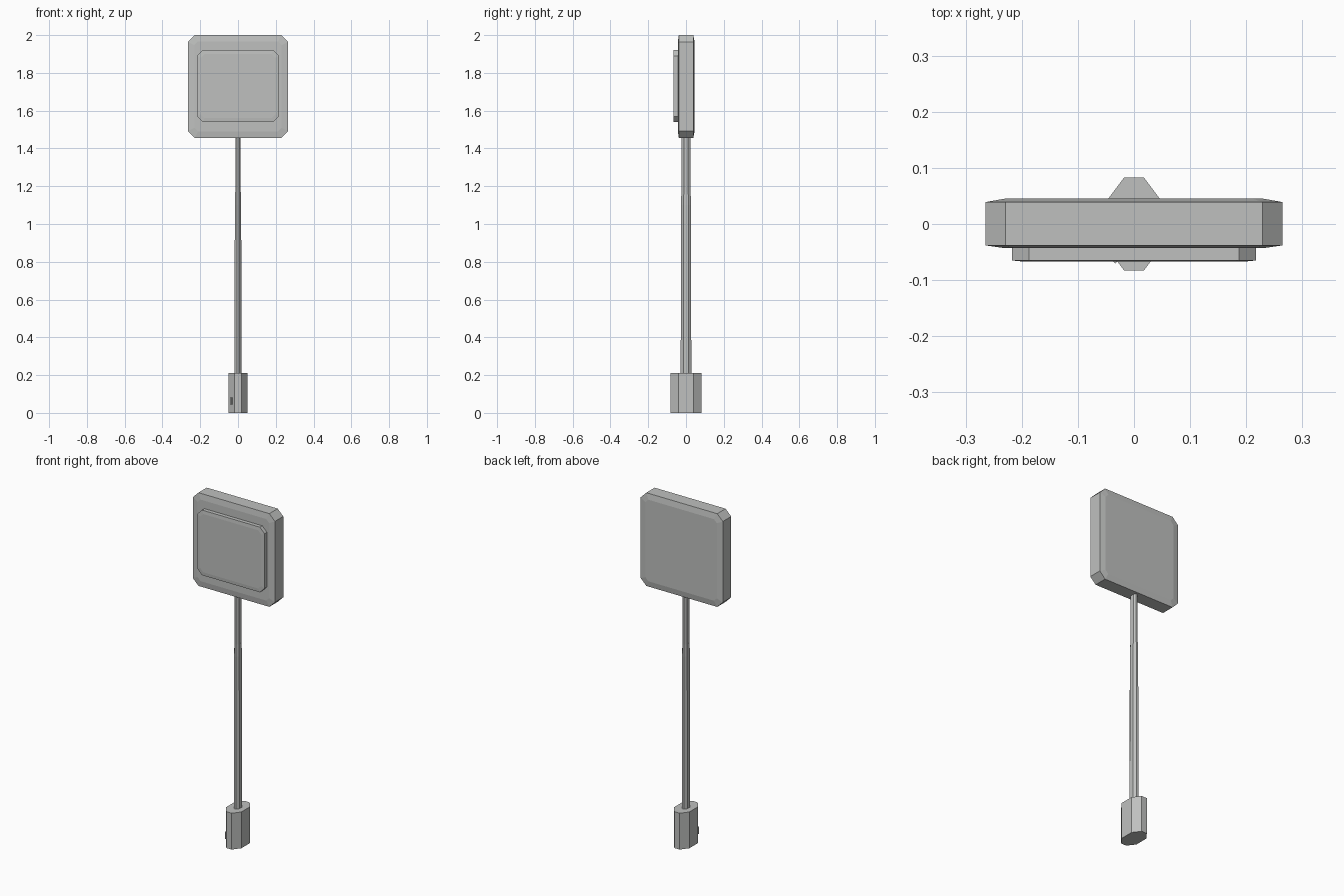
import bpy, bmesh, math
from mathutils import Matrix

cube = bpy.data.objects.get("Cube")
if cube:
    bpy.data.objects.remove(cube)

grey = bpy.data.materials.new("light_grey")
grey.use_nodes = True
colour = (0.52, 0.53, 0.52, 1)
grey.diffuse_color = colour
grey.node_tree.nodes["Principled BSDF"].inputs["Base Color"].default_value = colour


def make(name, bm):
    bmesh.ops.recalc_face_normals(bm, faces=bm.faces)
    mesh = bpy.data.meshes.new(name)
    bm.to_mesh(mesh)
    bm.free()
    mesh.materials.append(grey)
    obj = bpy.data.objects.new(name, mesh)
    bpy.context.scene.collection.objects.link(obj)
    return obj


def loft(name, rings):
    """Join equal-sized rings of points and cap both ends."""
    bm = bmesh.new()
    loops = [[bm.verts.new(p) for p in ring] for ring in rings]
    n = len(loops[0])
    for a, b in zip(loops, loops[1:]):
        for i in range(n):
            j = (i + 1) % n
            bm.faces.new((a[i], a[j], b[j], b[i]))
    bm.faces.new(loops[0])
    bm.faces.new(loops[-1])
    return make(name, bm)


def octagon(hx, hy, cx, cy):
    """Rectangle outline with its corners cut off by cx, cy."""
    return [(hx, cy - hy), (hx, hy - cy), (hx - cx, hy), (cx - hx, hy),
            (-hx, hy - cy), (-hx, cy - hy), (cx - hx, -hy), (hx - cx, -hy)]


def slab(name, hx, hz, cut, mid_z, profile):
    """Upright plate; profile lists depth y and inset from the rim."""
    loft(name, [[(x, y, mid_z + z) for x, z in octagon(hx - d, hz - d, cut - d * 0.5, cut - d * 0.5)]
                for y, d in profile])


def column(name, levels):
    """Eight-sided oval column; levels list z and the half widths."""
    loft(name, [[(x, y, z) for x, y in octagon(hx, hy, hx * 0.65, hy * 0.52)]
                for z, hx, hy in levels])


# Square head with shallow sloping borders, and the raised front panel
slab("head", 0.265, 0.272, 0.036, 1.728,
     [(-0.043, 0.034), (-0.038, 0), (0.039, 0), (0.045, 0.034)])
slab("front_panel", 0.217, 0.19, 0.03, 1.73,
     [(-0.067, 0.02), (-0.065, 0), (-0.036, 0)])

# Thin shaft inside a slightly wider sleeve
column("shaft", [(0.2, 0.0145, 0.024), (1.47, 0.0145, 0.024)])
column("sleeve", [(0.2, 0.018, 0.028), (1.1, 0.017, 0.027), (1.17, 0.0147, 0.0243)])

# Oval grip
column("grip", [(0, 0.05, 0.083), (0.212, 0.05, 0.083)])

# Small button on the slanted front side of the grip
bm = bmesh.new()
bmesh.ops.create_cube(bm, size=1)
bmesh.ops.scale(bm, vec=(0.013, 0.02, 0.037), verts=bm.verts)
bmesh.ops.rotate(bm, matrix=Matrix.Rotation(math.radians(-51), 3, 'Z'), verts=bm.verts)
bmesh.ops.translate(bm, vec=(-0.03, -0.059, 0.062), verts=bm.verts)
make("button", bm)
